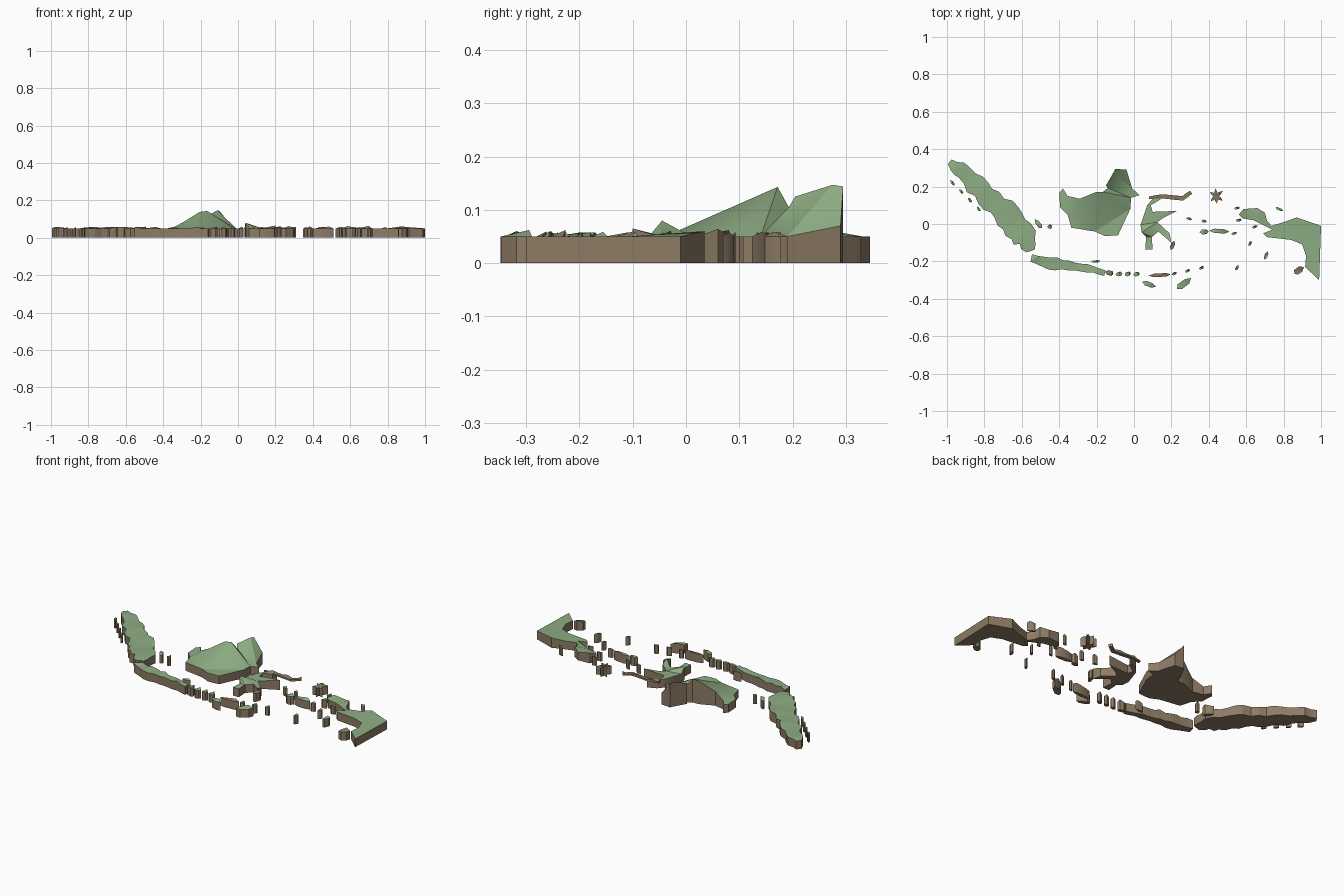
import bpy, bmesh, math, random
from mathutils import Vector

if "Cube" in bpy.data.objects:
    bpy.data.objects.remove(bpy.data.objects["Cube"])

random.seed(4)
BASE = 0.05


def material(name, rgb):
    m = bpy.data.materials.new(name)
    m.diffuse_color = (*rgb, 1)
    m.use_nodes = True
    m.node_tree.nodes["Principled BSDF"].inputs["Base Color"].default_value = m.diffuse_color
    return m


EARTH = material("earth_brown", (0.27, 0.20, 0.13))
GRASS = material("grass_green", (0.27, 0.42, 0.23))


def island(name, outline, bottom=0.0, bare=False):
    """Slab from an outline of (x, y) or (x, y, top height) points."""
    bm = bmesh.new()
    low = [bm.verts.new((p[0], p[1], bottom)) for p in outline]
    top = [bm.verts.new((p[0], p[1], BASE)) for p in outline]
    bm.faces.new(low[::-1])
    for i in range(len(low)):
        bm.faces.new((low[i - 1], low[i], top[i], top[i - 1]))
    cap = bm.faces.new(top)
    cap.material_index = 0 if bare else 1
    bmesh.ops.recalc_face_normals(bm, faces=bm.faces)
    # Split the flat cap first, then lift its rim into hills
    bmesh.ops.triangulate(bm, faces=[cap])
    for v, p in zip(top, outline):
        v.co.z = p[2] if len(p) > 2 else BASE
    me = bpy.data.meshes.new(name)
    bm.to_mesh(me)
    bm.free()
    me.materials.append(EARTH)
    me.materials.append(GRASS)
    bpy.context.collection.objects.link(bpy.data.objects.new(name, me))


def strip(name, spine, ragged=0.12, **options):
    """Long island along a spine of (x, y, width) with a ragged coast."""
    fine = []
    for a, b in zip(spine, spine[1:]):
        a, b = Vector(a), Vector(b)
        fine += [a, a.lerp(b, 1 / 3), a.lerp(b, 2 / 3)]
    fine.append(Vector(spine[-1]))
    left, right = [], []
    for i, p in enumerate(fine):
        d = fine[min(i + 1, len(fine) - 1)].xy - fine[max(i - 1, 0)].xy
        side = Vector((-d.y, d.x)).normalized() * p.z
        for coast, sign in ((left, 0.5), (right, -0.5)):
            q = p.xy + side * (sign + random.uniform(-ragged, ragged))
            coast.append((q.x, q.y, BASE + random.choice((0, 0, 0.008))))
    island(name, left + right[::-1], **options)


def islet(name, x, y, length, width, angle, bare=False):
    """Small ragged hexagon, long axis turned by angle in degrees."""
    a = math.radians(angle)
    pts = []
    for i in range(6):
        t = math.tau * i / 6
        r = random.uniform(0.45, 0.58)
        u, v = math.cos(t) * r * length, math.sin(t) * r * width
        pts.append((x + u * math.cos(a) - v * math.sin(a),
                    y + u * math.sin(a) + v * math.cos(a),
                    BASE + (0.2 * width + 0.005 if i == 1 else 0)))
    island(name, pts, bare=bare)


def chain(name, start, end, count, length=0.03, width=0.015, turn=0):
    """Row of islets between two points."""
    a, b = Vector(start), Vector(end)
    angle = math.degrees(math.atan2(b.y - a.y, b.x - a.x)) + turn
    for i in range(count):
        p = a.lerp(b, i / (count - 1))
        islet(f"{name}_{i + 1}", p.x, p.y, length, width, angle)


# Long western and southern islands, and the thin bare northern arm
strip("west_island", [(-.985, .333, .035), (-.91, .275, .09), (-.82, .18, .11),
                      (-.73, .10, .125), (-.65, .015, .13), (-.58, -.07, .13),
                      (-.555, -.145, .045)])
strip("south_island", [(-.55, -.185, .04), (-.45, -.205, .065), (-.35, -.225, .05),
                       (-.25, -.235, .045), (-.155, -.26, .03)])
strip("bare_arm", [(.08, .14, .015), (.15, .148, .022), (.26, .137, .024),
                   (.305, .17, .02)], ragged=0, bottom=.04, bare=True)

# Large central island, rising to high cliffs along its northern rim
island("central_island", [
    (-.40, .165), (-.38, .19), (-.355, .15), (-.29, .135, .085),
    (-.205, .17, .138), (-.165, .172, .143), (-.14, .193, .105),
    (-.15, .205, .125), (-.11, .275, .147), (-.10, .295, .144),
    (-.04, .29, .07), (-.01, .19), (.03, .155), (-.015, .14), (-.02, .08),
    (-.085, -.06), (-.155, -.065), (-.21, -.04), (-.335, -.02),
    (-.355, .05), (-.395, .09)])

# Branching island
island("branching_island", [
    (.035, -.005), (.07, .10), (.10, .135), (.15, .155), (.14, .13),
    (.09, .10), (.10, .065), (.23, .07, .06), (.16, .035), (.125, .01),
    (.19, -.05), (.20, -.10, .065), (.13, -.04), (.095, -.07),
    (.10, -.135), (.06, -.135), (.065, -.07), (.04, -.045, .08)])

# Large eastern island
island("east_island", [
    (.56, .05), (.585, .08, .062), (.66, .085), (.70, .06, .064), (.71, .02),
    (.735, -.01), (.80, .01), (.87, .035, .06), (1.0, -.01), (.99, -.30),
    (.915, -.23), (.92, -.17), (.90, -.11), (.84, -.085), (.71, -.07),
    (.69, -.05), (.74, -.03), (.64, .02), (.58, .03)])

# Bare northeastern island made of crossed ridges
for i, turn in enumerate((95, 40, -35)):
    islet(f"star_ridge_{i + 1}", .44, .148, .08, .018, turn, bare=True)

# Rows of small islands
chain("western_islet", (-.97, .22), (-.83, .08), 4, turn=-10)
chain("southern_islet", (-.08, -.268), (.015, -.268), 3, .035, .024, 15)
chain("southeast_islet", (.215, -.265), (.36, -.235), 3, turn=15)
chain("middle_islet", (.295, .028), (.375, .015), 2)
chain("inner_islet", (.535, -.05), (.645, -.015), 2)
chain("north_islet", (.55, .085), (.56, .02), 2, turn=90)
chain("distant_islet", (.55, -.235), (.62, -.105), 2)

# Single small islands: x, y, length, width, angle
islet("strait_islet", -.51, 0, .06, .026, -50)
islet("strait_islet_bare", -.45, -.015, .025, .025, 0, bare=True)
islet("coast_islet", -.205, -.2, .05, .014, 5)
islet("channel_islet", -.13, -.262, .045, .026, -15, bare=True)
islet("long_bare_islet", .14, -.273, .12, .02, 3, bare=True)
islet("far_south_islet", .08, -.322, .07, .028, -20)
islet("slanted_islet", .265, -.32, .09, .036, 38)
islet("peninsula_islet", .205, -.115, .05, .022, 70, bare=True)
islet("round_islet", .375, -.042, .045, .03, 5)
islet("long_islet", .46, -.038, .11, .026, -3)
islet("upright_islet", .705, -.17, .045, .018, 65)
islet("bay_islet", .775, .08, .045, .015, -25)
islet("delta_islet", .88, -.25, .06, .036, 35, bare=True)

# Soft shading along the cliffs, crisp rims
bpy.ops.object.select_all(action='SELECT')
bpy.context.view_layer.objects.active = bpy.context.scene.objects[0]
bpy.ops.object.shade_smooth_by_angle(angle=math.radians(30))
